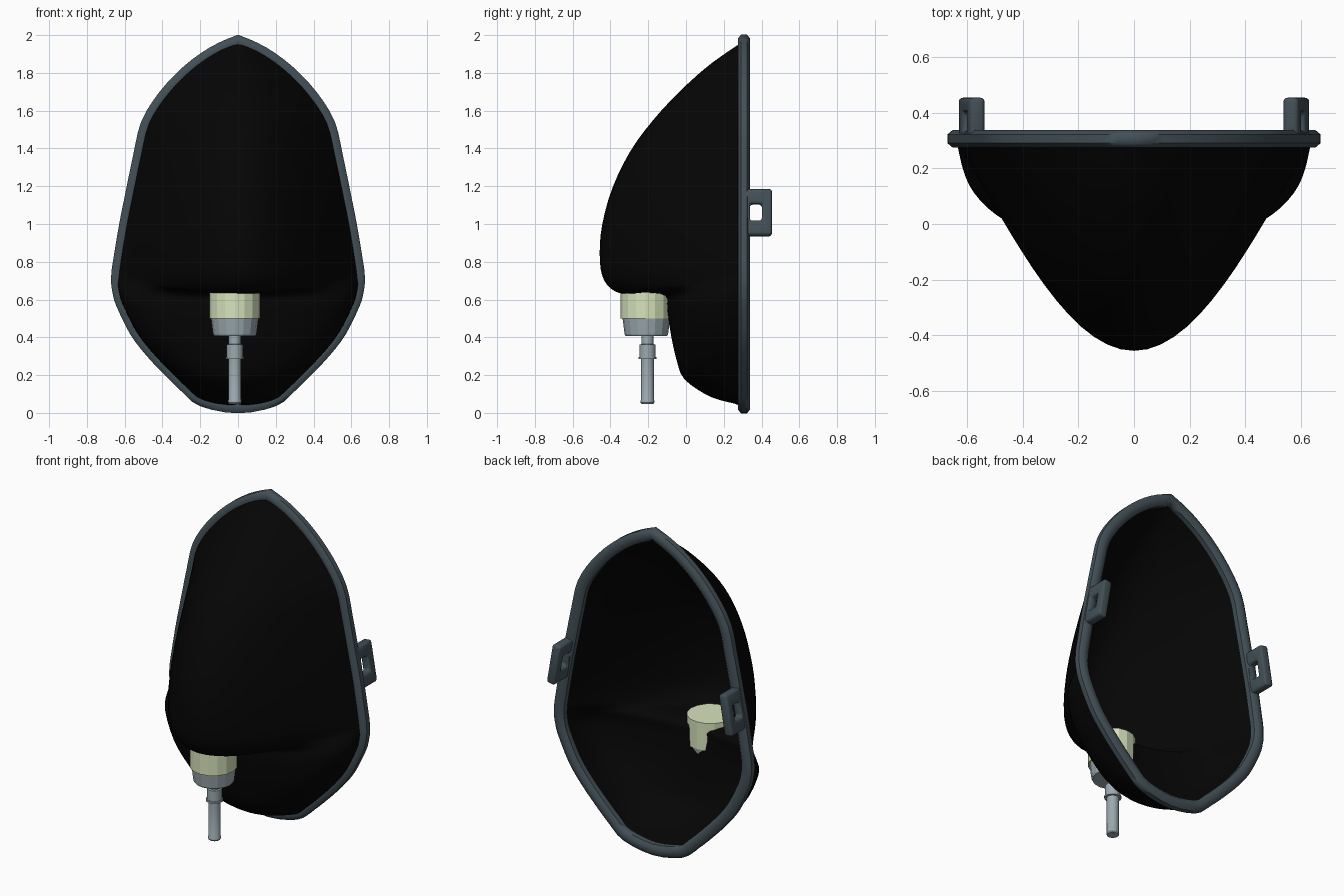
import bpy, bmesh
from math import sin, cos, pi, radians
from mathutils import Vector

if "Cube" in bpy.data.objects:
    bpy.data.objects.remove(bpy.data.objects["Cube"])


def material(name, rgb):
    m = bpy.data.materials.new(name)
    m.diffuse_color = (*rgb, 1)
    m.use_nodes = True
    m.node_tree.nodes["Principled BSDF"].inputs["Base Color"].default_value = m.diffuse_color
    return m


BLACK = material("black_rubber", (0.0015, 0.0015, 0.0015))
SLATE = material("slate_rubber", (0.055, 0.08, 0.095))
CREAM = material("cream_plastic", (0.68, 0.77, 0.50))
STEEL = material("grey_plastic", (0.33, 0.40, 0.43))


def make(name, verts, faces, mat, angle=40):
    me = bpy.data.meshes.new(name)
    me.from_pydata(verts, [], faces)
    bm = bmesh.new()
    bm.from_mesh(me)
    bmesh.ops.remove_doubles(bm, verts=bm.verts, dist=0.0005)
    bmesh.ops.recalc_face_normals(bm, faces=bm.faces)
    bm.to_mesh(me)
    bm.free()
    ob = bpy.data.objects.new(name, me)
    bpy.context.collection.objects.link(ob)
    me.materials.append(mat)
    if angle:
        bpy.ops.object.select_all(action='DESELECT')
        bpy.context.view_layer.objects.active = ob
        ob.select_set(True)
        bpy.ops.object.shade_smooth_by_angle(angle=radians(angle))
    return ob


def resample(pts, n, end=None):
    """Catmull-Rom through the points, n steps per span."""
    p = [Vector(q) for q in pts]
    p = [2 * p[0] - p[1]] + p + [Vector(end) if end else 2 * p[-1] - p[-2]]
    out = []
    for i in range(1, len(p) - 2):
        a, b, c, d = p[i - 1:i + 3]
        for k in range(n):
            t = k / n
            out.append(0.5 * (2 * b + (c - a) * t + (2 * a - 5 * b + 4 * c - d) * t * t
                              + (3 * b - a - 3 * c + d) * t ** 3))
    return out + [p[-2]]


def grid_faces(rows, cols, wrap_r=False, wrap_c=False):
    return [(i * cols + j, i * cols + (j + 1) % cols,
             (i + 1) % rows * cols + (j + 1) % cols, (i + 1) % rows * cols + j)
            for i in range(rows if wrap_r else rows - 1)
            for j in range(cols if wrap_c else cols - 1)]


# Each row: rim half width and height, centre line depth and height, roundness
ROWS = [(0, 2.0, .285, 1.955, 1), (.14, 1.935, .215, 1.908, 1), (.28, 1.835, .106, 1.828, 1),
        (.41, 1.70, -.03, 1.705, 1), (.505, 1.55, -.17, 1.555, 1),
        (.547, 1.38, -.295, 1.385, 1), (.587, 1.19, -.39, 1.19, 1),
        (.622, 1.02, -.443, 1.0, 1), (.645, .89, -.457, .85, 1), (.66, .80, -.445, .73, 1),
        (.668, .75, -.40, .66, 1), (.671, .71, -.33, .63, .93), (.671, .675, -.22, .635, .72),
        (.664, .63, -.11, .62, .45), (.645, .565, -.10, .55, .34),
        (.57, .415, -.08, .415, .28), (.485, .305, -.05, .28, .28), (.385, .20, -.01, .18, .3),
        (.285, .105, .10, .10, .4), (.195, .035, .19, .065, .7), (0, 0, .285, .045, 1)]
rim = [((q.x * 0.95), (q.y - 1) * 0.968 + 1) for q in
       resample([(r[0], r[1], 0) for r in ROWS], 3, (-.195, .035, 0))]
mid = resample([r[2:] for r in ROWS], 3)

# Face shell, lofted across from rim to rim
COLS, EDGE = 41, 0.29
verts = []
for (w, zr), (yc, zc, power) in zip(rim, mid):
    for j in range(COLS):
        u = sin(pi / 2 * (-1 + 2 * j / (COLS - 1)))
        c = max(0, cos(pi / 2 * u))
        verts.append((w * u, EDGE + (yc - EDGE) * c ** power, zr + (zc - zr) * c))
make("face_shell", verts, grid_faces(len(rim), COLS), BLACK, 60)

# Rim seal, a chamfered section swept round the outline
loop = rim + [(-x, z) for x, z in reversed(rim[1:-1])]
g, h, k = 0.034, 0.031, 0.016
section = [(g, k), (k, h), (-k, h), (-g, k), (-g, -k), (-k, -h), (k, -h), (g, -k)]
verts = []
for i, (x, z) in enumerate(loop):
    ax, az = loop[i - 1]
    bx, bz = loop[(i + 1) % len(loop)]
    t = Vector((bx - ax, bz - az)).normalized()
    for s, d in section:
        verts.append((x - t.y * s, 0.307 + d, z + t.x * s))
make("rim_seal", verts, grid_faces(len(loop), 8, True, True), SLATE, 50)

# Strap loops, one square frame mirrored to the other side
sx = 0.028
outer = [(.295, -.125), (.455, -.125), (.455, .125), (.295, .125)]
inner = [(.337, -.045), (.402, -.045), (.402, .045), (.337, .045)]
verts = [(x, y, z) for ring, x in ((outer, -sx), (outer, sx), (inner, sx), (inner, -sx))
         for y, z in ring]
strap = make("strap_loops", verts, grid_faces(4, 4, True, True), SLATE, 0)
tilt = 0.17
for v in strap.data.vertices:
    x, y, z = v.co
    v.co = (0.585 + x * cos(tilt) - z * sin(tilt), y, 1.06 + z * cos(tilt) + x * sin(tilt))
strap.data.shade_smooth()
bev = strap.modifiers.new("Bevel", 'BEVEL')
bev.width, bev.segments = 0.015, 3
strap.modifiers.new("Mirror", 'MIRROR')


def lathe(name, profile, sides, mat, y, angle=30):
    prof = [(0, profile[0][1])] + profile + [(0, profile[-1][1])]
    vs = [(-0.017 + r * cos(2 * pi * j / sides), y + r * sin(2 * pi * j / sides), z)
          for r, z in prof for j in range(sides)]
    return make(name, vs, grid_faces(len(prof), sides, False, True), mat, angle)


# Valve under the nose: collar, cup and hose tube
lathe("valve_collar", [(.133, .50), (.133, .667)], 16, CREAM, -.214, 0)
lathe("valve_cup", [(.110, .408), (.115, .416), (.126, .502)], 16, STEEL, -.210, 0)
lathe("hose_tube", [(.032, .048), (.036, .054), (.036, .066), (.034, .07), (.034, .285),
                    (.048, .285), (.048, .295), (.043, .297), (.043, .362),
                    (.032, .364), (.032, .412)], 20, STEEL, -.204)
